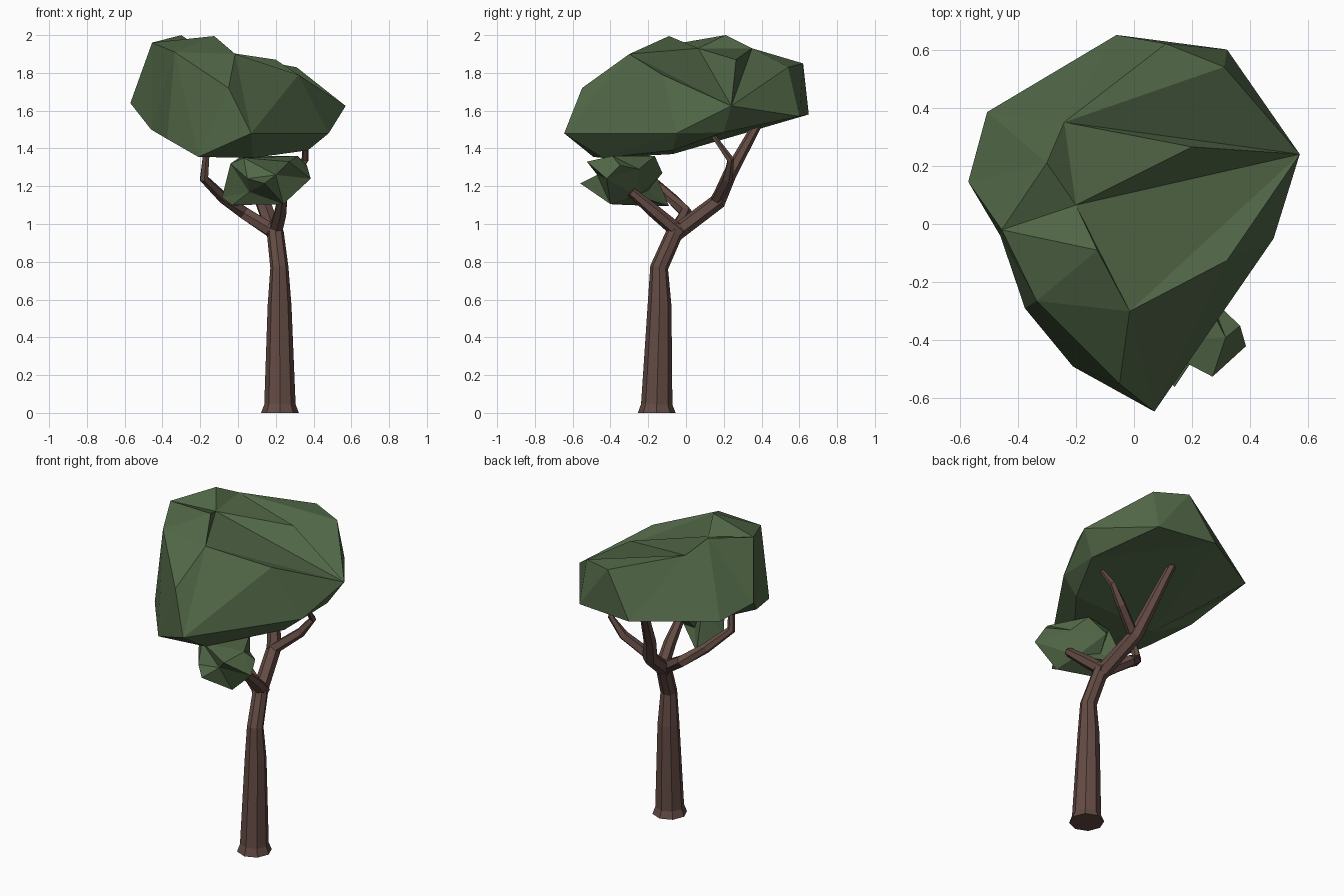
import bpy
import bmesh
from mathutils import Vector
from mathutils.geometry import delaunay_2d_cdt

if "Cube" in bpy.data.objects:
    bpy.data.objects.remove(bpy.data.objects["Cube"])


def make_material(name, colour):
    material = bpy.data.materials.new(name)
    material.use_nodes = True
    material.diffuse_color = colour
    material.node_tree.nodes["Principled BSDF"].inputs["Base Color"].default_value = colour
    return material


bark = make_material("brown bark", (.125, .07, .058, 1))
leaf = make_material("dark green leaves", (.082, .135, .062, 1))


def finish(name, bm, material):
    """Turn a bmesh into a flat shaded object with outward normals."""
    bmesh.ops.recalc_face_normals(bm, faces=bm.faces[:])
    mesh = bpy.data.meshes.new(name)
    bm.to_mesh(mesh)
    bm.free()
    mesh.materials.append(material)
    obj = bpy.data.objects.new(name, mesh)
    bpy.context.collection.objects.link(obj)
    return obj


def limb(name, path, radii, sides):
    """Tapered tube following a path, with one radius for each point."""
    bm = bmesh.new()
    points = [Vector(p) for p in path]
    rings = []
    for i, point in enumerate(points):
        before, after = points[max(i - 1, 0)], points[min(i + 1, len(points) - 1)]
        direction = (after - before).normalized()
        if i == 0 and point.z == 0:
            direction = Vector((0, 0, 1))
        turn = Vector((0, 0, 1)).rotation_difference(direction).to_matrix().to_4x4()
        turn.translation = point
        ring = bmesh.ops.create_circle(bm, segments=sides, radius=radii[i], matrix=turn)
        rings.append(ring["verts"])
    for low, high in zip(rings, rings[1:]):
        for k in range(sides):
            n = (k + 1) % sides
            bm.faces.new((low[k], low[n], high[n], high[k]))
    bm.faces.new(rings[0])
    bm.faces.new(rings[-1])
    return finish(name, bm, bark)


def add_sheet(bm, rim, inner, creases):
    """Faceted sheet over the rim, folded along the crease chains."""
    points = rim + inner
    flat = [Vector(p[:2]) for p in points]
    edges = [pair for chain in creases for pair in zip(chain, chain[1:])]
    result = delaunay_2d_cdt(flat, edges, [list(range(len(rim)))], 1, 1e-5)
    verts = [bm.verts.new(points[source[0]]) for source in result[3]]
    for face in result[2]:
        bm.faces.new([verts[i] for i in face])


def star_hull(bm, centre, points):
    """Closed surface through all points, dents included, as seen from a centre."""
    centre = Vector(centre)
    homes = [Vector(p) for p in points]
    verts = [bm.verts.new((p - centre).normalized()) for p in homes]
    bmesh.ops.convex_hull(bm, input=verts)
    for vert, home in zip(verts, homes):
        vert.co = home


# Trunk with a flared foot and a bend below the fork
limb("trunk",
     [(.222, -.155, 0), (.222, -.155, .045), (.22, -.14, .57),
      (.219, -.142, .77), (.198, -.062, .95), (.19, -.05, 1)],
     [.1, .083, .063, .048, .045, .036], 8)

# Branches spreading from the fork
limb("front_branch", [(.195, -.03, .95), (.225, -.16, 1.06), (.24, -.29, 1.17)],
     [.04, .036, .026], 6)
limb("right_branch",
     [(.2, -.06, .95), (.03, 0, 1.06), (-.08, -.08, 1.14), (-.18, -.19, 1.24),
      (-.165, -.22, 1.4)],
     [.04, .036, .03, .025, .018], 6)
limb("back_branch",
     [(.195, -.07, .94), (.13, .17, 1.12), (.09, .23, 1.26), (.03, .385, 1.54)],
     [.044, .042, .036, .024], 6)
limb("left_branch",
     [(.12, .15, 1.11), (.28, .22, 1.24), (.355, .235, 1.34), (.36, .12, 1.5)],
     [.034, .029, .02, .011], 5)

# Main crown: an upper and a lower faceted sheet sharing one rim
rim = [(.57, .24, 1.625), (.32, .6, 1.57), (-.06, .65, 1.58), (-.505, .385, 1.6),
       (-.57, .145, 1.64), (-.46, -.04, 1.5), (-.375, -.29, 1.45),
       (-.21, -.49, 1.355), (.07, -.645, 1.48), (.48, -.05, 1.48)]
upper = [(.11, .62, 1.85), (.31, .54, 1.83), (-.24, .35, 1.93), (.2, .265, 1.87),
         (-.2, .065, 1.93), (-.3, .21, 2), (-.455, -.02, 1.96), (-.126, -.09, 1.995),
         (-.015, -.3, 1.9), (.32, -.125, 1.79), (-.335, -.265, 1.91),
         (-.05, -.55, 1.72)]
lower = [(.08, -.44, 1.35), (.37, -.07, 1.39), (.48, .2, 1.485), (-.2, -.07, 1.37)]
folds = [(0, 12, 13, 0, 14, 13), (16, 15, 12, 10, 11, 0), (16, 14, 17, 16, 20),
         (15, 14, 18, 0), (20, 18, 17), (21, 18, 19, 0), (20, 21, 8, 19, 9), (11, 12)]
crown = bmesh.new()
add_sheet(crown, rim, upper, folds)
add_sheet(crown, rim, lower, [])
bmesh.ops.remove_doubles(crown, verts=crown.verts[:], dist=.001)
finish("main_crown", crown, leaf)

# Small crown: a spiky clump with dents between its tips
clump = bmesh.new()
star_hull(clump, (.14, -.31, 1.24),
          [(.14, -.56, 1.215), (.05, -.465, 1.24), (.2, -.47, 1.26), (.27, -.525, 1.33),
           (.385, -.42, 1.24), (.365, -.35, 1.31), (.315, -.39, 1.36), (.26, -.25, 1.29),
           (.2, -.165, 1.36), (.02, -.2, 1.36), (-.04, -.33, 1.32), (-.085, -.25, 1.14),
           (-.01, -.09, 1.095), (-.03, -.3, 1.1), (.06, -.38, 1.17), (.08, -.2, 1.18),
           (.24, -.4, 1.105), (.1, -.125, 1.27), (.2, -.26, 1.15), (.03, -.4, 1.35)])
finish("small_crown", clump, leaf)
